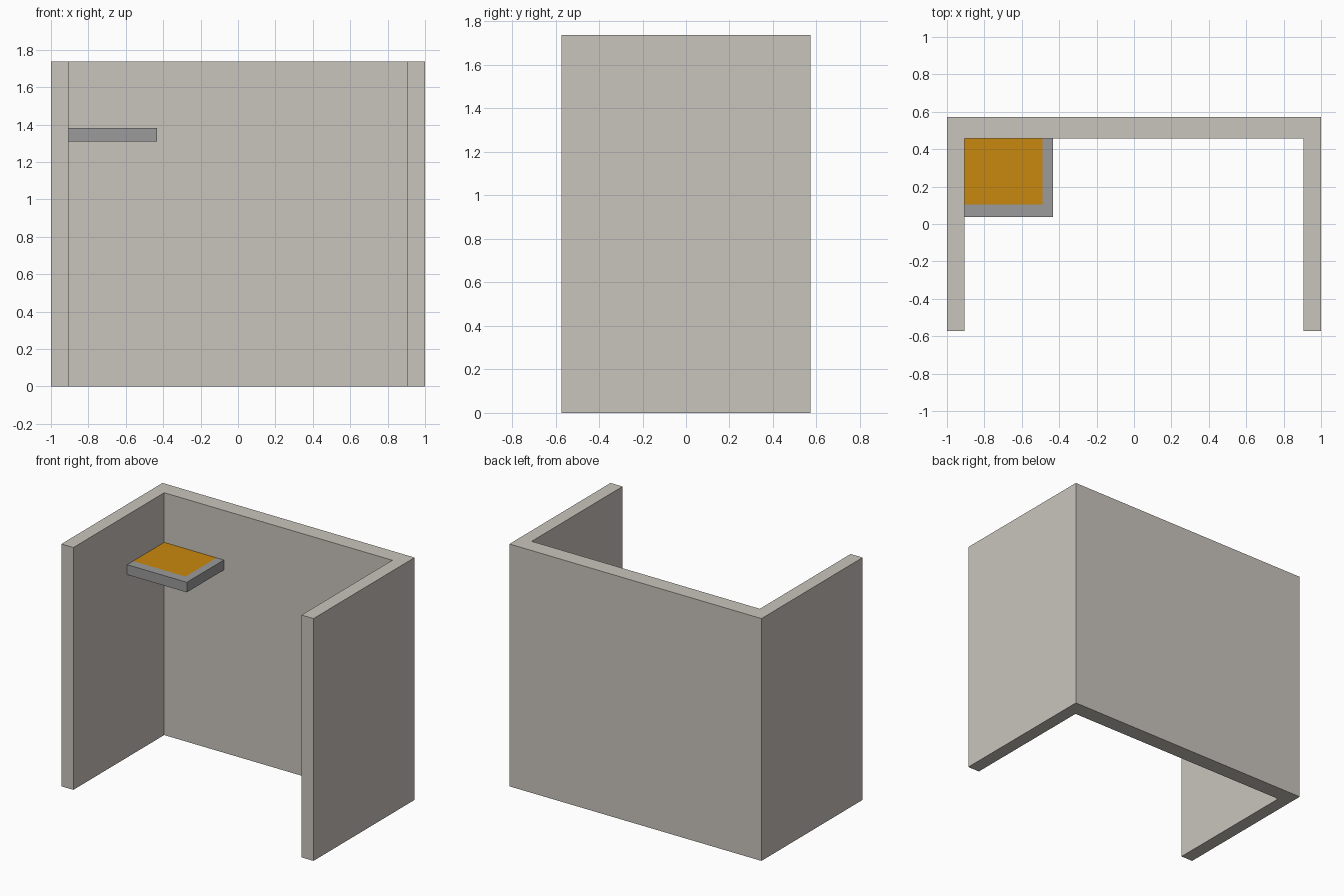
import bpy, bmesh
from mathutils import Vector

if "Cube" in bpy.data.objects:
    bpy.data.objects.remove(bpy.data.objects["Cube"])


def material(name, color):
    m = bpy.data.materials.new(name)
    m.diffuse_color = (*color, 1.0)
    m.use_nodes = True
    m.node_tree.nodes["Principled BSDF"].inputs["Base Color"].default_value = m.diffuse_color
    return m


def prism(bm, outline, z0, z1):
    """Extrude a flat outline from z0 up to z1."""
    face = bm.faces.new([bm.verts.new((x, y, z0)) for x, y in outline])
    ext = bmesh.ops.extrude_face_region(bm, geom=[face])
    verts = [g for g in ext["geom"] if isinstance(g, bmesh.types.BMVert)]
    bmesh.ops.translate(bm, verts=verts, vec=(0, 0, z1 - z0))
    bmesh.ops.recalc_face_normals(bm, faces=bm.faces[:])


def finish(bm, name, mats):
    mesh = bpy.data.meshes.new(name)
    bm.to_mesh(mesh)
    bm.free()
    for m in mats:
        mesh.materials.append(m)
    obj = bpy.data.objects.new(name, mesh)
    bpy.context.collection.objects.link(obj)


plaster = material("warm_grey_wall", (0.584, 0.552, 0.503))
grey = material("shelf_grey", (0.328, 0.325, 0.332))
orange = material("orange_pad", (0.584, 0.250, 0.0044))

# U-shaped wall: back panel with two side panels
X, Y, XI, YI = 1.0, 0.573, 0.905, 0.456
bm = bmesh.new()
prism(bm, [(-X, -Y), (-XI, -Y), (-XI, YI), (XI, YI),
           (XI, -Y), (X, -Y), (X, Y), (-X, Y)], 0, 1.738)
finish(bm, "u_shaped_wall", [plaster])

# Corner shelf with an orange area cut into its top face
px, py = -0.49, 0.104
bm = bmesh.new()
prism(bm, [(-XI, 0.037), (-0.432, 0.037), (-0.432, YI), (-XI, YI)], 1.31, 1.382)
for co, no in (((px, 0, 0), (1, 0, 0)), ((0, py, 0), (0, 1, 0))):
    geom = bm.verts[:] + bm.edges[:] + bm.faces[:]
    bmesh.ops.bisect_plane(bm, geom=geom, plane_co=Vector(co), plane_no=Vector(no))
for f in bm.faces:
    c = f.calc_center_median()
    if f.normal.z > 0.9 and c.x < px and c.y > py:
        f.material_index = 1
finish(bm, "corner_shelf", [grey, orange])
